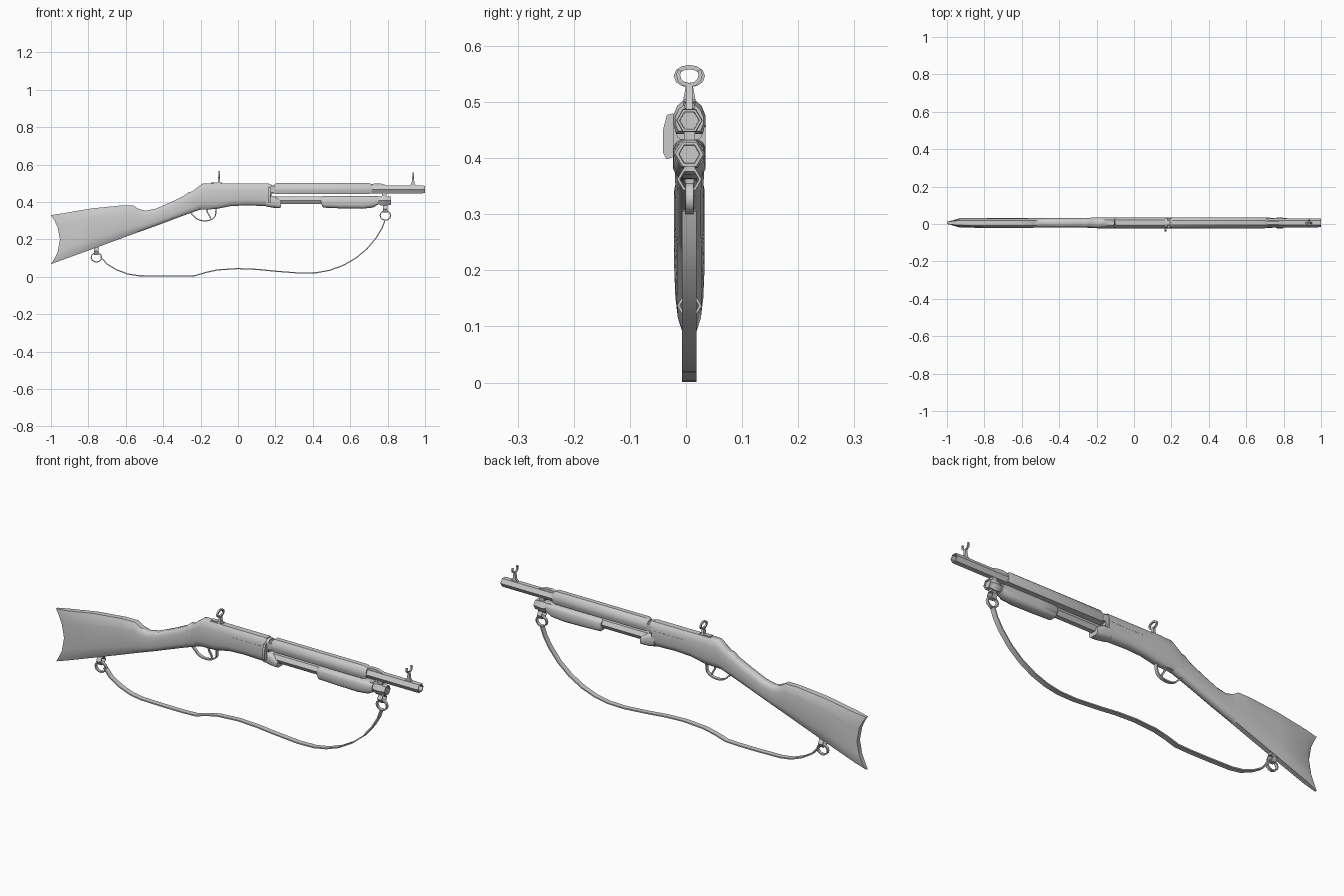
import bpy, math
from mathutils import Vector

if "Cube" in bpy.data.objects:
    bpy.data.objects.remove(bpy.data.objects["Cube"])

YC = 0.006  # centre plane of the gun


def make(name, verts, faces, angle=35):
    me = bpy.data.meshes.new(name)
    me.from_pydata([tuple(v) for v in verts], [], faces)
    ob = bpy.data.objects.new(name, me)
    bpy.context.collection.objects.link(ob)
    bpy.ops.object.select_all(action='DESELECT')
    bpy.context.view_layer.objects.active = ob
    ob.select_set(True)
    bpy.ops.object.mode_set(mode='EDIT')
    bpy.ops.mesh.select_all(action='SELECT')
    bpy.ops.mesh.normals_make_consistent(inside=False)
    bpy.ops.object.mode_set(mode='OBJECT')
    bpy.ops.object.shade_smooth_by_angle(angle=math.radians(angle))
    return ob


# Rounded section: (height fraction, width fraction)
SECTION = [(0, .45), (.1, .82), (.25, 1), (.5, 1), (.75, 1), (.9, .82), (1, .5)]


def loft(name, stations, section=SECTION, angle=50):
    """stations: x, bottom z, top z, half width, concave bow of the section"""
    n = len(section)
    verts, faces = [], []
    for x, zb, zt, hw, bow in stations:
        for s in (-1, 1):
            for t, w in section:
                verts.append((x + bow * (1 - (2 * t - 1) ** 2), YC + s * hw * w, zb + t * (zt - zb)))
    for i in range(len(stations) - 1):
        a, b = i * 2 * n, (i + 1) * 2 * n
        for j in range(n - 1):
            for o in (0, n):
                faces.append((a + o + j, a + o + j + 1, b + o + j + 1, b + o + j))
        for j in (0, n - 1):
            faces.append((a + j, a + n + j, b + n + j, b + j))
    for a in (0, (len(stations) - 1) * 2 * n):
        for j in range(n - 1):
            faces.append((a + j, a + j + 1, a + n + j + 1, a + n + j))
    return make(name, verts, faces, angle)


def tube(name, rings, z, sides=6, closed=False):
    """rings: (x, radius) along the x axis; closed joins last ring to first"""
    verts = [(x, YC + r * math.cos(2 * math.pi * k / sides), z + r * math.sin(2 * math.pi * k / sides))
             for x, r in rings for k in range(sides)]
    m, faces = len(rings), []
    for i in range(m if closed else m - 1):
        a, b = i * sides, (i + 1) % m * sides
        for k in range(sides):
            faces.append((a + k, a + (k + 1) % sides, b + (k + 1) % sides, b + k))
    if not closed:
        faces += [tuple(range(sides)), tuple(range((m - 1) * sides, m * sides))]
    return make(name, verts, faces)


def ribbon(name, path, width, thick, closed=False, plane='XZ', at=YC):
    """Rectangular band following a path in a plane, width across the plane"""
    p = [Vector(q) for q in path]
    n = len(p)
    verts, faces = [], []
    for i in range(n):
        a = p[(i - 1) % n] if closed or i > 0 else p[0]
        b = p[(i + 1) % n] if closed or i < n - 1 else p[-1]
        d = (b - a).normalized()
        nrm = Vector((-d.y, d.x)) * thick / 2
        for q, w in ((p[i] + nrm, -1), (p[i] + nrm, 1), (p[i] - nrm, 1), (p[i] - nrm, -1)):
            c = at + w * width / 2
            verts.append((q.x, c, q.y) if plane == 'XZ' else (c, q.x, q.y))
    for i in range(n if closed else n - 1):
        j = (i + 1) % n
        for k in range(4):
            faces.append((i * 4 + k, i * 4 + (k + 1) % 4, j * 4 + (k + 1) % 4, j * 4 + k))
    if not closed:
        faces += [(0, 1, 2, 3), tuple(range(4 * n - 4, 4 * n))]
    return make(name, verts, faces)


def plate(name, profile, c0, c1, plane='XZ'):
    """Profile extruded straight across its plane"""
    n = len(profile)
    verts = [(a, c, b) if plane == 'XZ' else (c, a, b) for c in (c0, c1) for a, b in profile]
    faces = [tuple(range(n)), tuple(range(n, 2 * n))]
    faces += [(i, (i + 1) % n, n + (i + 1) % n, n + i) for i in range(n)]
    return make(name, verts, faces)


def box(name, x0, x1, y0, y1, z0, z1):
    return plate(name, [(x0, z0), (x1, z0), (x1, z1), (x0, z1)], y0, y1)


def arc(cx, cz, rx, rz, a0, a1, n):
    return [(cx + rx * math.cos(math.radians(a0 + (a1 - a0) * i / n)),
             cz + rz * math.sin(math.radians(a0 + (a1 - a0) * i / n))) for i in range(n + 1)]


# Shoulder stock with concave butt
loft("stock", [
    (-1.0, .068, .33, .012, .048), (-.94, .09, .339, .025, .012), (-.78, .148, .366, .027, 0),
    (-.63, .203, .381, .027, 0), (-.56, .229, .382, .027, 0), (-.535, .238, .365, .026, 0),
    (-.495, .252, .353, .025, 0), (-.44, .272, .364, .025, 0), (-.36, .302, .399, .025, 0),
    (-.29, .328, .432, .025, 0), (-.265, .337, .452, .026, 0), (-.20, .36, .465, .026, 0)])

# Receiver and lower lip around the magazine
loft("receiver", [
    (-.25, .348, .452, .026, 0), (-.22, .356, .476, .028, 0), (-.19, .36, .498, .029, 0),
    (-.12, .362, .499, .029, 0), (-.04, .378, .498, .029, 0), (.04, .382, .498, .029, 0),
    (.165, .378, .498, .029, 0)])
loft("receiver_lip", [(.15, .376, .435, .029, 0), (.19, .369, .432, .029, 0),
                      (.215, .368, .418, .029, 0), (.23, .37, .405, .028, 0)])
for s in (-1, 1):
    ys = sorted((YC + s * .026, YC + s * .0296))
    box("receiver_seam", -.02, .15, *ys, .455, .459)
plate("side_lever", [(-.022, .48), (-.034, .477), (-.041, .45), (-.041, .41), (-.035, .398), (-.022, .402)],
      .163, .175, 'YZ')
loft("receiver_collar", [(.16, .43, .494, .025, 0), (.18, .43, .494, .025, 0)])
box("barrel_catch", .178, .205, YC - .024, YC + .024, .45, .482)

# Hexagonal barrel with hollow muzzle, and its cover
tube("barrel", [(.15, .0235), (.985, .0235), (1.0, .0225), (1.0, .0175), (.93, .0165)], .467)
loft("barrel_cover", [(.193, .448, .492, .025, 0), (.205, .443, .502, .029, 0), (.70, .443, .502, .029, 0),
                      (.716, .448, .494, .025, 0)],
     [(0, .8), (.3, 1), (.55, 1), (.85, .75), (1, .4)], 35)

# Magazine tube, end cap and lug
tube("magazine_tube", [(.15, .023), (.78, .023)], .409)
tube("magazine_cap", [(.755, .024), (.765, .029), (.795, .029), (.80, .025), (.817, .025), (.817, .019), (.812, .018)], .407)
box("magazine_lug", .77, .795, YC - .010, YC + .010, .425, .45)
tube("magazine_collar", [(.71, .026), (.745, .026)], .409)

# Sliding fore grip
loft("fore_grip", [(.445, .39, .426, .024, 0), (.455, .37, .431, .029, 0), (.55, .366, .432, .029, 0),
                   (.66, .364, .432, .029, 0), (.72, .37, .432, .028, 0), (.75, .386, .428, .025, 0)])

# Trigger and guard
ribbon("trigger_guard", [(-.262, .352), (-.24, .328)] + arc(-.178, .335, .059, .036, 200, 352, 9) + [(-.118, .366)],
       .016, .006)
ribbon("trigger", [(-.166, .368), (-.164, .345), (-.152, .326), (-.146, .313)][::-1], .008, .007)

# Rear peep sight
box("rear_sight_base", -.145, -.085, YC - .010, YC + .010, .494, .504)
stem = [(-.012, .498), (.012, .498), (.006, .53), (-.006, .53)]
plate("rear_sight_stem", [(YC + y, z) for y, z in stem], -.107, -.095, 'YZ')
ribbon("rear_sight_ring", arc(YC, .546, .024, .016, 0, 330, 11), .008, .008, True, 'YZ', -.101)

# Forked front sight
plate("front_sight_ramp", [(.70, .48), (.70, .492), (.735, .5), (.765, .498), (.80, .488), (.80, .48)], YC - .009, YC + .009)
plate("front_sight_base", [(.915, .484), (.955, .484), (.944, .5), (.94, .53), (.932, .53), (.928, .5)],
      YC - .006, YC + .006)
ribbon("front_sight_fork", arc(YC, .548, .02, .018, 150, 390, 8), .008, .007, False, 'YZ', .936)

# Sling swivels: hexagonal loop, mount and hanging ring
for end, x, zm, zr in (("front", .788, .362, .328), ("rear", -.757, .137, .104)):
    tube(end + "_swivel_loop", [(x - .012, .022), (x + .012, .022), (x + .012, .017), (x - .012, .017)],
         zm, 6, True)
    box(end + "_swivel_mount", x - .014, x + .014, YC - .010, YC + .010, zm + .014, zm + .035)
    ribbon(end + "_swivel_ring", arc(x, zr, .028, .025, 0, 330, 11), .014, .006, True)

# Hanging sling
ribbon("sling", [(-.735, .108), (-.70, .068), (-.65, .038), (-.59, .015), (-.53, .006), (-.4, .0035), (-.3, .0035),
                 (-.23, .006), (-.17, .024), (-.11, .037), (0, .044), (.1, .04), (.2, .03), (.33, .02),
                 (.42, .022), (.49, .035), (.56, .06), (.63, .1), (.69, .15), (.74, .21), (.77, .26), (.787, .306)],
       .026, .006)
